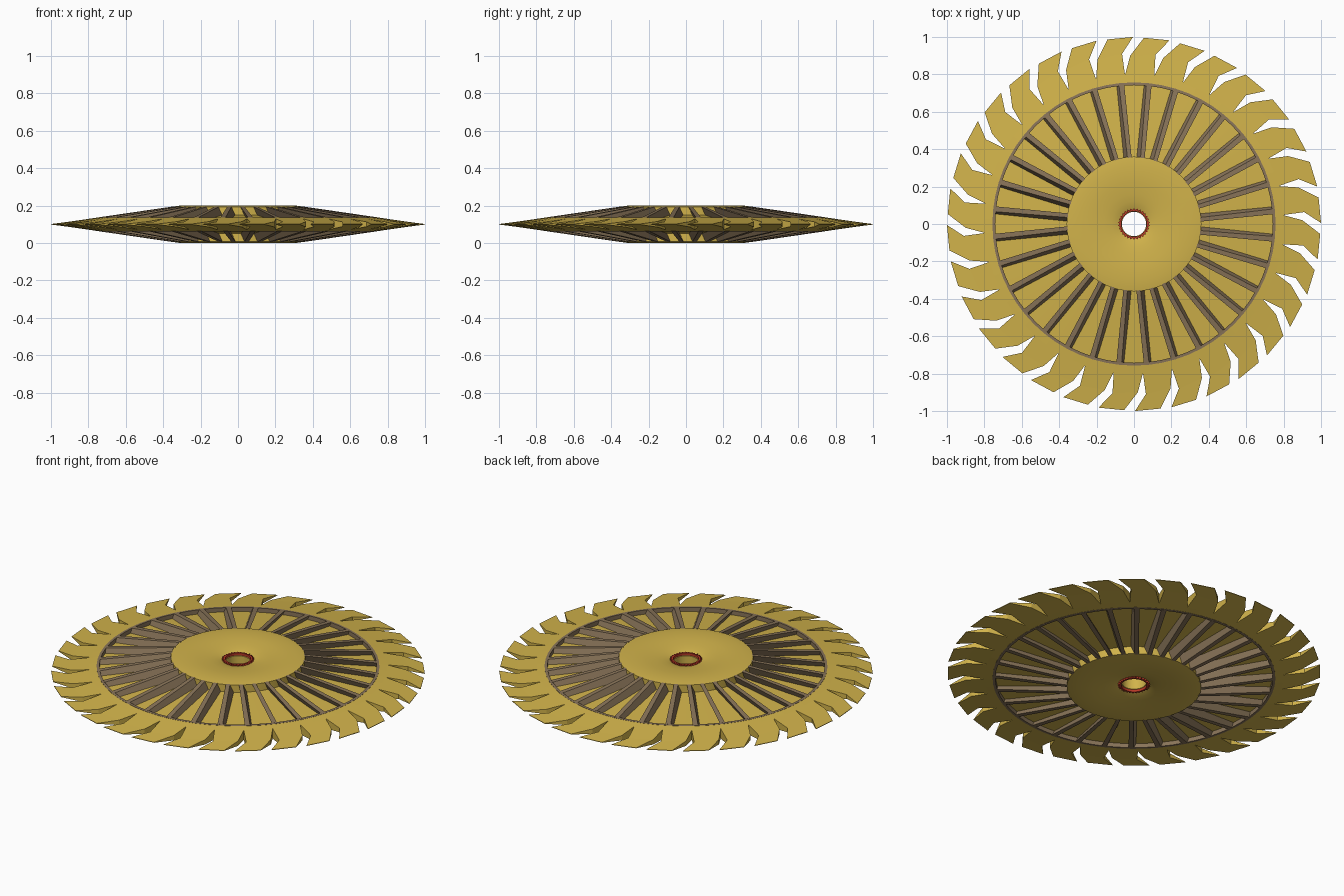
import bpy, bmesh, math
from mathutils import Matrix

if "Cube" in bpy.data.objects:
    bpy.data.objects.remove(bpy.data.objects["Cube"])

N = 32                      # teeth and vanes
STEP = 2 * math.pi / N
MID = 0.1                   # mid plane height


def material(name, col):
    m = bpy.data.materials.new(name)
    m.diffuse_color = (*col, 1)
    m.use_nodes = True
    m.node_tree.nodes["Principled BSDF"].inputs["Base Color"].default_value = m.diffuse_color
    return m


GOLD = material("gold", (0.64, 0.45, 0.07))
BROWN = material("brown", (0.25, 0.175, 0.10))
RED = material("red", (0.48, 0.04, 0.02))


def half(r):
    """Half thickness of the double cone at radius r."""
    return max(0.1 * (1 - r) / 0.69, 0.0015)


def finish(name, bm, mat, smooth=False):
    bmesh.ops.remove_doubles(bm, verts=bm.verts, dist=1e-5)
    bmesh.ops.recalc_face_normals(bm, faces=bm.faces)
    me = bpy.data.meshes.new(name)
    bm.to_mesh(me)
    bm.free()
    me.materials.append(mat)
    ob = bpy.data.objects.new(name, me)
    bpy.context.collection.objects.link(ob)
    if smooth:
        bpy.context.view_layer.objects.active = ob
        ob.select_set(True)
        bpy.ops.object.shade_smooth_by_angle(angle=math.radians(30))
        ob.select_set(False)
    return ob


def revolve(name, profile, mat, steps=64):
    """Closed (radius, height above mid plane) loop spun about z."""
    bm = bmesh.new()
    rings = [[bm.verts.new((r * math.cos(a), r * math.sin(a), MID + z)) for r, z in profile]
             for a in (2 * math.pi * i / steps for i in range(steps))]
    n = len(profile)
    for i in range(steps):
        p, q = rings[i], rings[(i + 1) % steps]
        for j in range(n):
            k = (j + 1) % n
            bm.faces.new((p[j], q[j], q[k], p[k]))
    return finish(name, bm, mat, True)


def mirrored(top):
    """Close an upper profile with its reflection below the mid plane."""
    return top + [(r, -z) for r, z in reversed(top)]


# Hub: shallow dish on both sides with a bore through it
revolve("hub", mirrored([(0.065, 0.066), (0.085, 0.075), (0.12, 0.084), (0.16, 0.090),
                         (0.22, 0.096), (0.31, 0.1), (0.36, half(0.36))]), GOLD)

# Recessed web seen between the vanes
revolve("web", mirrored([(0.35, 0.05), (0.75, 0.012)]), GOLD)

# Thin band where the vanes meet the toothed rim
revolve("rim_band", mirrored([(0.742, half(0.742)), (0.757, half(0.757) + 0.001)]), BROWN)

# Toothed rim: chevron gaps, tapering to a sharp edge
C, D, E = (-3.45, 0.798), (-1.3, 0.90), (3.05, 0.997)
A, B, C2 = (10.95, 1.0), (7.25, 0.912), (7.8, 0.798)
I0, IM, I1, CM = (-3.45, 0.752), (2.175, 0.752), (7.8, 0.752), (2.175, 0.798)
patches = [(I0, IM, CM, C), (IM, I1, C2, CM), (C, CM, C2, B, D), (D, B, A, E)]
walls = [(C, D), (D, E), (E, A), (A, B), (B, C2), (I0, IM), (IM, I1)]
bm = bmesh.new()


def vert(p, s, k):
    a = math.radians(p[0]) + k * STEP
    return bm.verts.new((p[1] * math.sin(a), p[1] * math.cos(a), MID + s * half(p[1])))


for k in range(N):
    for s in (1, -1):
        for patch in patches:
            bm.faces.new([vert(p, s, k) for p in patch])
    for p, q in walls:
        bm.faces.new((vert(p, 1, k), vert(q, 1, k), vert(q, -1, k), vert(p, -1, k)))
finish("toothed_rim", bm, GOLD)


# Leaning vanes, upper set and its half-turned lower set
def vane_set(name, flip):
    bm = bmesh.new()
    turn = Matrix.Rotation(math.pi, 4, 'X') if flip else Matrix.Identity(4)
    for k in range(N):
        m = (Matrix.Translation((0, 0, MID)) @ turn
             @ Matrix.Rotation((k + 0.5) * STEP, 4, 'Z'))
        ends = []
        for r, w, lean in ((0.355, 0.011, 0.011), (0.745, 0.014, 0.007)):
            zt, zb = half(r) + 0.0005, (0.045 if r < 0.5 else 0.008)
            loop = [(-lean - w, zt), (-lean + w, zt), (lean + w, zb), (lean - w, zb)]
            ends.append([bm.verts.new(m @ Matrix.Translation((r, t, z)).translation)
                         for t, z in loop])
        a, b = ends
        bm.faces.new(a)
        bm.faces.new(b[::-1])
        for i in range(4):
            j = (i + 1) % 4
            bm.faces.new((a[i], b[i], b[j], a[j]))
    finish(name, bm, BROWN)


vane_set("upper_vanes", False)
vane_set("lower_vanes", True)


# Small spiked collars around the bore, one on each side
def collar(name, z0, z1, spikes=30):
    bm = bmesh.new()
    n = spikes * 2
    cols = []
    for i in range(n):
        a = 2 * math.pi * i / n
        ro = 0.086 if i % 2 else 0.075
        cols.append([bm.verts.new((r * math.cos(a), r * math.sin(a), z))
                     for r, z in ((0.068, z0), (ro, z0), (ro, z1), (0.068, z1))])
    for i in range(n):
        p, q = cols[i], cols[(i + 1) % n]
        for j in range(4):
            k = (j + 1) % 4
            bm.faces.new((p[j], q[j], q[k], p[k]))
    finish(name, bm, RED)


collar("upper_collar", 0.16, 0.182)
collar("lower_collar", 0.018, 0.04)
